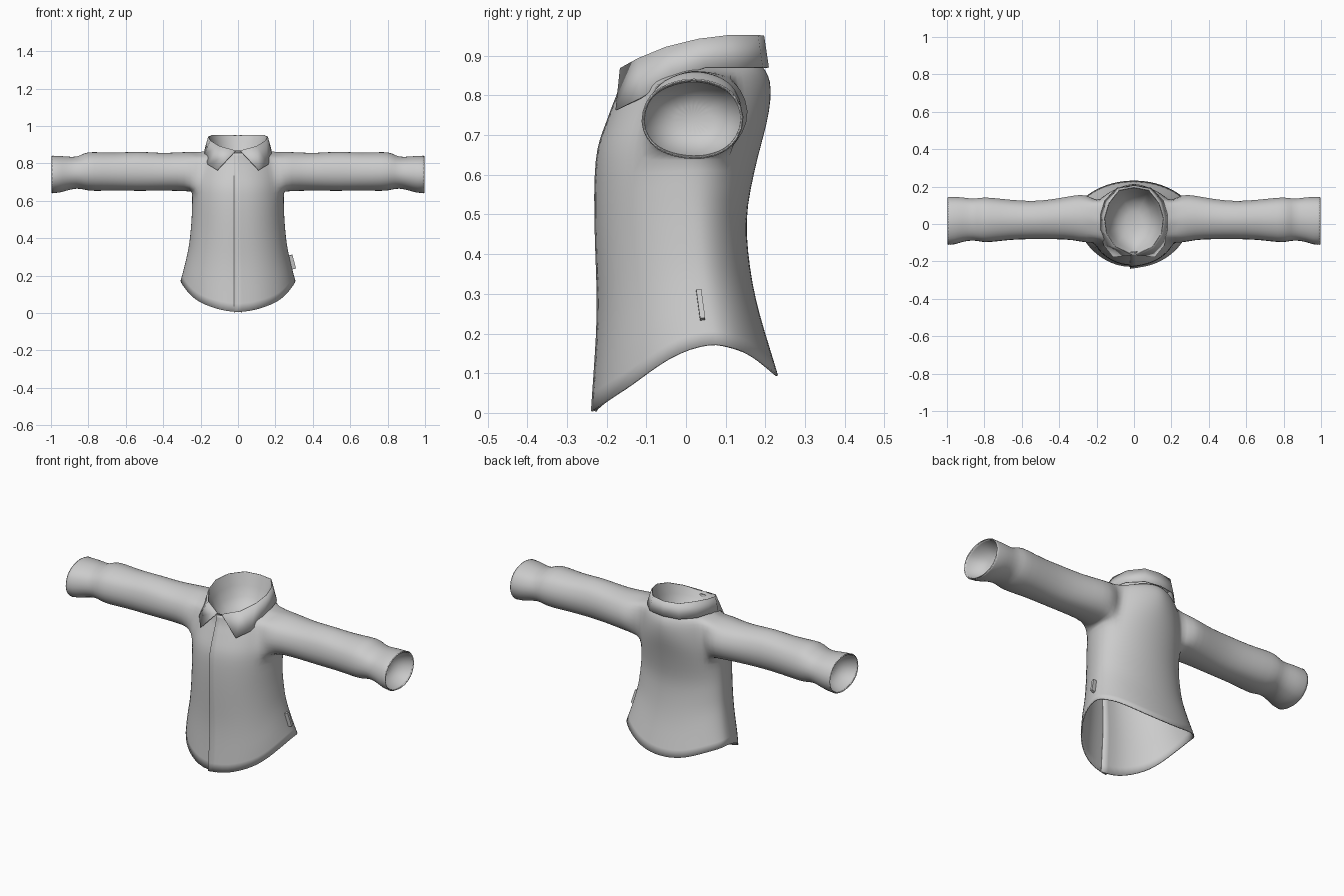
import bpy, bmesh, math

if "Cube" in bpy.data.objects:
    bpy.data.objects.remove(bpy.data.objects["Cube"], do_unlink=True)

cloth = bpy.data.materials.new("grey cloth")
cloth.use_nodes = True
grey = (0.6, 0.6, 0.6, 1)
cloth.diffuse_color = grey
cloth.node_tree.nodes["Principled BSDF"].inputs["Base Color"].default_value = grey


def lookup(table, key):
    """Linear interpolation of the rows of a table by their first value."""
    key = min(max(key, table[0][0]), table[-1][0])
    for a, b in zip(table, table[1:]):
        if key <= b[0]:
            t = (key - a[0]) / (b[0] - a[0])
            return [p + (q - p) * t for p, q in zip(a[1:], b[1:])]


def finish(bm, name, thickness=0, offset=0, levels=0):
    bmesh.ops.recalc_face_normals(bm, faces=bm.faces[:])
    mesh = bpy.data.meshes.new(name)
    bm.to_mesh(mesh)
    bm.free()
    mesh.materials.append(cloth)
    obj = bpy.data.objects.new(name, mesh)
    bpy.context.collection.objects.link(obj)
    if levels:
        sub = obj.modifiers.new("smooth", "SUBSURF")
        sub.levels = sub.render_levels = levels
        sub.boundary_smooth = "PRESERVE_CORNERS"
    if thickness:
        solid = obj.modifiers.new("thickness", "SOLIDIFY")
        solid.thickness, solid.offset = thickness, offset
    bpy.ops.object.select_all(action="DESELECT")
    bpy.context.view_layer.objects.active = obj
    obj.select_set(True)
    if levels:
        bpy.ops.object.shade_smooth()
    else:
        bpy.ops.object.shade_smooth_by_angle(angle=math.radians(50))
    return obj


def bridge(bm, a, b):
    """Quads between two closed loops."""
    for j in range(len(a)):
        m = (j + 1) % len(a)
        bm.faces.new((a[j], a[m], b[m], b[j]))


def outline(a, w, front, middle, back, power=2):
    """Point on an oval cross-section that is widest at the middle depth."""
    c, s = math.cos(a), math.sin(a)
    x = w * math.copysign(abs(c) ** (2 / power), c)
    end = front if s < 0 else back
    return x, middle + (end - middle) * abs(s) ** (2 / power)


# Torso: height, half width, front y, y of the widest point, back y
BODY = [(0, .315, -.235, .07, .25), (.1, .315, -.228, .07, .232), (.17, .31, -.223, .065, .21),
        (.25, .287, -.218, .05, .185), (.36, .262, -.222, .03, .16), (.5, .249, -.227, .02, .15),
        (.6, .246, -.227, .015, .17), (.65, .245, -.222, .015, .183)]
# Hem: y, height
HEM = [(-.235, .004), (-.2, .033), (-.15, .062), (-.1, .1), (-.05, .135), (0, .16),
       (.07, .176), (.14, .16), (.18, .138), (.235, .092)]
# Chest and shoulders: side z, front z, back z, half width, front y, back y, roundness
CHEST = [(.65, .64, .65, .245, -.224, .183, 2), (.7, .69, .7, .243, -.213, .197, 1.95),
         (.76, .735, .76, .24, -.195, .212, 1.8), (.82, .775, .82, .235, -.181, .217, 1.65),
         (.859, .8, .85, .222, -.17, .209, 1.6), (.866, .825, .868, .172, -.163, .198, 1.85),
         (.872, .855, .88, .145, -.158, .188, 2)]
# Sleeve: x, low y, high y, low z, high z
SLEEVE = [(.255, -.108, .168, .648, .863), (.32, -.09, .16, .652, .859),
          (.42, -.085, .14, .653, .855), (.54, -.085, .126, .651, .866),
          (.66, -.087, .135, .654, .855), (.78, -.105, .15, .65, .863),
          (.82, -.1, .148, .657, .858), (.86, -.09, .14, .668, .832),
          (.92, -.1, .15, .652, .838), (.96, -.117, .153, .64, .841),
          (1.0, -.117, .152, .64, .841)]
# Sleeve end lining: depth, size
LINING = [(.002, .97), (.03, .9), (.07, .7), (.095, .35)]
COLS, LOW, REACH = 32, 7, 3

bm = bmesh.new()
columns = []
for i in range(COLS + 1):
    a = math.tau * i / COLS - math.pi / 2
    hem = .1
    for _ in range(8):
        hem = lookup(HEM, outline(a, *lookup(BODY, hem))[1])[0]
    points = []
    for k in range(LOW):
        z = hem + (.64 - hem) * k / LOW
        points.append((*outline(a, *lookup(BODY, z)), z))
    for side, front, back, w, yf, yb, power in CHEST:
        s = math.sin(a)
        z = side + ((front - side) * abs(s) ** 1.2 if s < 0 else (back - side) * s * s)
        points.append((*outline(a, w, yf, .018, yb, power), z))
    # the front edges overlap, the left one on top
    if i == 0:
        points = [(-.02, y - .005, z) for x, y, z in points]
    elif i == COLS:
        points = [(.02, y + .004, z) for x, y, z in points]
    columns.append([bm.verts.new(p) for p in points])

armhole_rows = range(LOW, LOW + 4)
for i in range(COLS):
    beside = min(abs(i + .5 - COLS / 4), abs(i + .5 - COLS * 3 / 4)) < REACH
    for k in range(len(columns[0]) - 1):
        if not (beside and k in armhole_rows):
            p, q = columns[i], columns[i + 1]
            bm.faces.new((p[k], q[k], q[k + 1], p[k + 1]))

# Sleeves grow from the armhole loops and end in a recessed lining
for sign, mid in ((1, COLS // 4), (-1, COLS * 3 // 4)):
    lo, hi, bottom, top = mid - REACH, mid + REACH, LOW, LOW + 4
    loop = [columns[i][bottom] for i in range(lo, hi)]
    loop += [columns[hi][k] for k in range(bottom, top)]
    loop += [columns[i][top] for i in range(hi, lo, -1)]
    loop += [columns[lo][k] for k in range(top, bottom, -1)]
    angles = [math.atan2((v.co.z - .755) / .105, (v.co.y - .015) / .12) for v in loop]
    rings = [(x, (y0 + y1) / 2, (z0 + z1) / 2, (y1 - y0) / 2, (z1 - z0) / 2)
             for x, y0, y1, z0, z1 in SLEEVE]
    x, yc, zc, ry, rz = rings[-1]
    rings += [(x - depth, yc, zc, ry * size, rz * size) for depth, size in LINING]
    for x, yc, zc, ry, rz in rings:
        ring = [bm.verts.new((sign * x, yc + ry * math.cos(t), zc + rz * math.sin(t)))
                for t in angles]
        bridge(bm, loop, ring)
        loop = ring
    bm.faces.new(loop)
finish(bm, "shirt_body", .006, -1, 1)

# Collar: fold line and outer edge, from the back centre to the front
FOLD = [(0, .195, .95), (.08, .18, .952), (.135, .11, .952), (.158, .03, .942),
        (.147, -.05, .922), (.1, -.12, .893), (.012, -.165, .868)]
EDGE = [(0, .207, .87), (.09, .192, .87), (.155, .125, .87), (.178, .05, .87),
        (.18, -.03, .846), (.16, -.115, .793), (.11, -.176, .763)]


def both_sides(half):
    return [(-x, y, z) for x, y, z in half[:0:-1]] + half


bm = bmesh.new()
fold, edge = [[bm.verts.new(p) for p in both_sides(h)] for h in (FOLD, EDGE)]
for j in range(len(fold) - 1):
    bm.faces.new((fold[j], fold[j + 1], edge[j + 1], edge[j]))
finish(bm, "collar", .004)

# Neck lining: a bowl hanging inside the fold of the collar
bm = bmesh.new()
loop = [bm.verts.new(p) for p in both_sides(FOLD)]
for size, drop in ((.88, .35), (.76, .65), (.56, .87), (.28, .98)):
    ring = [bm.verts.new((x * size, .02 + (y - .02) * size, z + (.77 - z) * drop))
            for x, y, z in both_sides(FOLD)]
    bridge(bm, loop, ring)
    loop = ring
bm.faces.new(loop)
finish(bm, "neck_lining")

# Small tag on the left side seam
bm = bmesh.new()
bmesh.ops.create_cube(bm, size=1)
bmesh.ops.scale(bm, vec=(.028, .013, .076), verts=bm.verts[:])
tag = finish(bm, "side_tag")
tag.location = (.287, .037, .272)
tag.rotation_euler = (.13, -.26, 0)
